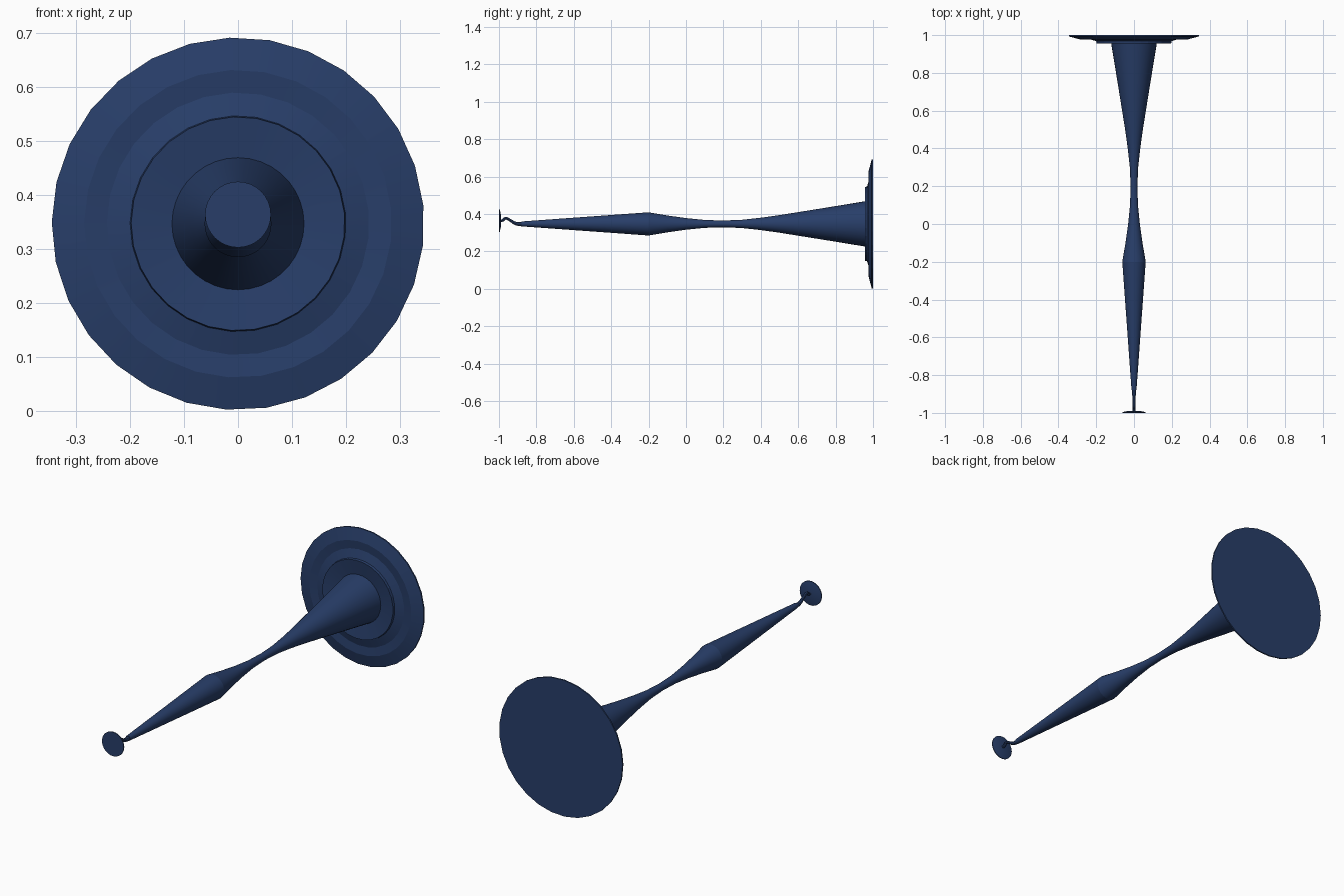
import bpy, bmesh, math
from mathutils import Vector

cube = bpy.data.objects.get("Cube")
if cube:
    bpy.data.objects.remove(cube, do_unlink=True)

AXIS_Z = 0.347

navy = bpy.data.materials.new("navy blue")
navy.use_nodes = True
navy.diffuse_color = (0.021, 0.048, 0.141, 1)
bsdf = navy.node_tree.nodes["Principled BSDF"]
bsdf.inputs["Base Color"].default_value = navy.diffuse_color
bsdf.inputs["Roughness"].default_value = 0.6


def finish(obj, angle):
    obj.data.materials.append(navy)
    bpy.ops.object.select_all(action="DESELECT")
    obj.select_set(True)
    bpy.context.view_layer.objects.active = obj
    bpy.ops.object.shade_smooth_by_angle(angle=math.radians(angle))


def lathe(name, profile, sides, z=AXIS_Z, angle=25, turn=0.0):
    """Revolve (y, radius) points about a line along y, capping both ends."""
    bm = bmesh.new()
    rings = []
    for y, r in profile:
        ring = []
        for i in range(sides):
            a = math.tau * i / sides + turn
            ring.append(bm.verts.new((r * math.cos(a), y, z + r * math.sin(a))))
        rings.append(ring)
    for lower, upper in zip(rings, rings[1:]):
        for i in range(sides):
            j = (i + 1) % sides
            bm.faces.new((lower[i], lower[j], upper[j], upper[i]))
    bm.faces.new(rings[0])
    bm.faces.new(rings[-1])
    bmesh.ops.recalc_face_normals(bm, faces=bm.faces)
    mesh = bpy.data.meshes.new(name)
    bm.to_mesh(mesh)
    bm.free()
    obj = bpy.data.objects.new(name, mesh)
    bpy.context.collection.objects.link(obj)
    finish(obj, angle)
    return obj


# Stepped round base with a shallow dish around the stem
lathe("base", [(0.968, 0.11), (0.956, 0.198), (0.968, 0.2), (0.981, 0.243),
               (0.977, 0.285), (0.993, 0.345), (1.0, 0.345)], 29, angle=5, turn=0.1)

# Flared stem with a narrow waist
lathe("stem", [(-0.2, 0.062), (-0.1, 0.045), (0.0, 0.031), (0.1, 0.021),
               (0.2, 0.018), (0.3, 0.022), (0.4, 0.033), (0.5, 0.047),
               (0.6, 0.063), (0.75, 0.087), (0.97, 0.123)], 36)

# Slender tapered neck
lathe("neck", [(-0.88, 0.013), (-0.2, 0.062)], 36)

# Small curved hook joining the neck to the end disc
curve = bpy.data.curves.new("hook", "CURVE")
curve.dimensions = "3D"
curve.bevel_depth = 0.007
curve.bevel_resolution = 2
curve.resolution_u = 6
path = [(-0.87, 0.345, 1.7), (-0.91, 0.349, 1.3), (-0.94, 0.366, 1),
        (-0.965, 0.377, 1), (-0.98, 0.366, 1), (-0.995, 0.364, 1)]
spline = curve.splines.new("BEZIER")
spline.bezier_points.add(len(path) - 1)
for point, (y, z, radius) in zip(spline.bezier_points, path):
    point.co = Vector((0, y, z))
    point.radius = radius
    point.handle_left_type = point.handle_right_type = "AUTO"
hook = bpy.data.objects.new("hook", curve)
bpy.context.collection.objects.link(hook)
bpy.context.view_layer.objects.active = hook
hook.select_set(True)
bpy.ops.object.convert(target="MESH")
finish(bpy.context.object, 40)

# Thin end disc
lathe("end_disc", [(-1.0, 0.061), (-0.996, 0.061), (-0.989, 0.03)], 32, z=0.364)
